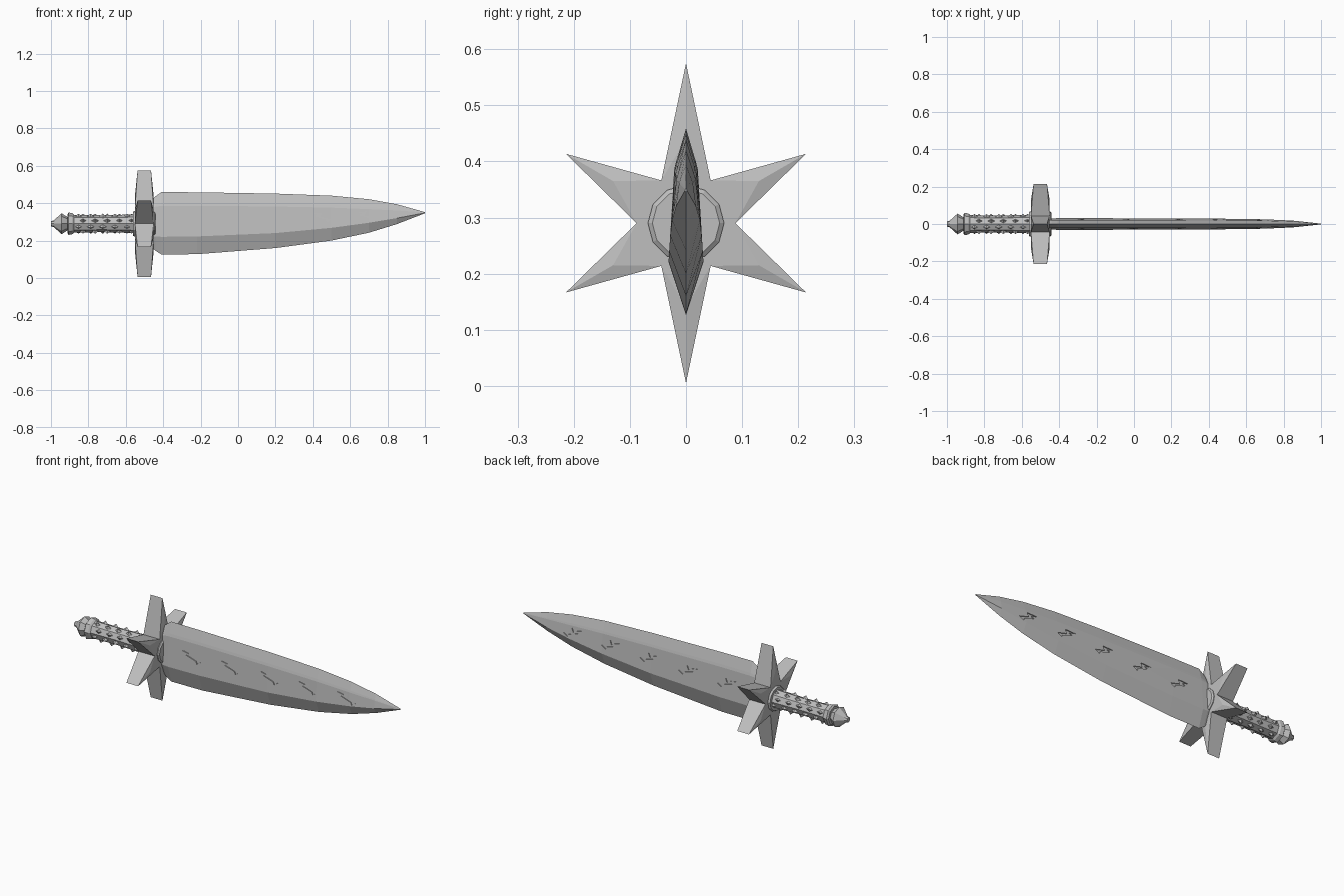
import bpy, bmesh, math
from mathutils import Vector

if "Cube" in bpy.data.objects:
    bpy.data.objects.remove(bpy.data.objects["Cube"])

ZC = 0.29  # height of the sword's axis
steel = bpy.data.materials.new("grey steel")
steel.diffuse_color = (0.52, 0.52, 0.52, 1)
steel.use_nodes = True
steel.node_tree.nodes["Principled BSDF"].inputs["Base Color"].default_value = steel.diffuse_color


def make(name, verts, faces):
    me = bpy.data.meshes.new(name)
    bm = bmesh.new()
    vs = [bm.verts.new(v) for v in verts]
    for f in faces:
        bm.faces.new([vs[i] for i in f])
    bmesh.ops.recalc_face_normals(bm, faces=bm.faces)
    bm.to_mesh(me)
    bm.free()
    me.materials.append(steel)
    ob = bpy.data.objects.new(name, me)
    bpy.context.collection.objects.link(ob)
    return ob


def loft(name, rings):
    n = len(rings[0])
    verts = [v for r in rings for v in r]
    faces = [tuple(range(n)), tuple(range(len(verts) - n, len(verts)))]
    for k in range(len(rings) - 1):
        for i in range(n):
            j = (i + 1) % n
            faces.append((k * n + i, k * n + j, k * n + n + j, k * n + n + i))
    return make(name, verts, faces)


def lathe(name, profile, sides):
    # profile of (x, radius) turned around the sword's axis
    return loft(name, [[(x, r * math.cos(2 * math.pi * i / sides),
                         ZC + r * math.sin(2 * math.pi * i / sides))
                        for i in range(sides)] for x, r in profile])


# Blade: stations of x, bottom, ridge, shoulder, top, half thickness
stations = [
    (-0.465, 0.165, 0.225, 0.375, 0.415, 0.028),
    (-0.44, 0.145, 0.222, 0.382, 0.437, 0.030),
    (-0.41, 0.126, 0.220, 0.385, 0.459, 0.031),
    (-0.22, 0.127, 0.222, 0.386, 0.458, 0.031),
    (0.20, 0.160, 0.240, 0.382, 0.451, 0.030),
    (0.50, 0.200, 0.268, 0.376, 0.440, 0.028),
    (0.70, 0.242, 0.295, 0.368, 0.421, 0.025),
    (0.85, 0.288, 0.320, 0.361, 0.394, 0.018),
    (1.00, 0.346, 0.348, 0.350, 0.352, 0.002),
]


def section(x, b, r, s, t, h):
    lip = s + (t - s) * 0.2
    side = [(h, r), (h * 0.68, s), (h * 0.56, lip)]
    return ([(x, 0, b)] + [(x, y, z) for y, z in side] + [(x, 0, t)]
            + [(x, -y, z) for y, z in reversed(side)])


blade = loft("blade", [section(*s) for s in stations])


def half_thickness(x, z):
    for a, c in zip(stations, stations[1:]):
        if a[0] <= x <= c[0]:
            f = (x - a[0]) / (c[0] - a[0])
            r, s, h = (a[i] + (c[i] - a[i]) * f for i in (2, 3, 5))
            return h * (1 - 0.32 * (z - r) / (s - r))


# Engraved marks on both sides of the blade
mark = [(-0.055, 0.025), (0.01, 0.028), (0.0, 0.006), (0.06, -0.010),
        (0.035, -0.026), (0.028, -0.012), (-0.032, 0.006), (-0.018, 0.017)]
for k in range(5):
    cx, cz = -0.27 + 0.2375 * k, 0.305 + 0.006 * k
    for side in (-1, 1):
        pts = [(cx + dx, cz + dz) for dx, dz in mark]
        cutter = loft("mark_cutter", [
            [(x, side * (half_thickness(x, z) - 0.005), z) for x, z in pts],
            [(x, side * 0.06, z) for x, z in pts]])
        cutter.hide_render = True
        mod = blade.modifiers.new("mark", 'BOOLEAN')
        mod.operation = 'DIFFERENCE'
        mod.solver = 'EXACT'
        mod.object = cutter
graph = bpy.context.evaluated_depsgraph_get()
cut = bpy.data.meshes.new_from_object(blade.evaluated_get(graph))
blade.modifiers.clear()
blade.data = cut
for ob in [o for o in bpy.data.objects if o.name.startswith("mark_cutter")]:
    bpy.data.objects.remove(ob)

# Six-pointed star guard with faceted points
GX = -0.501
verts, faces = [], []
for sx in (-1, 1):
    for k in range(6):
        a = math.pi / 2 + k * math.pi / 3
        tip = 0.285 if k % 3 == 0 else 0.247
        for r, ang, d in ((tip, a, 0.036), (0.15, a, 0.05),
                          (0.088, a + math.pi / 6, 0.05)):
            verts.append((GX + sx * d, r * math.cos(ang), ZC + r * math.sin(ang)))
for s in (0, 18):
    faces.append(tuple(s + 3 * k + o for k in range(6) for o in (1, 2)))
    for k in range(6):
        t, m, n, p = s + 3 * k, s + 3 * k + 1, s + 3 * k + 2, s + 3 * ((k - 1) % 6) + 2
        faces += [(t, m, n), (t, p, m)]
for k in range(6):
    t, n, p = 3 * k, 3 * k + 2, 3 * ((k - 1) % 6) + 2
    faces += [(t, n, n + 18, t + 18), (t, t + 18, p + 18, p)]
make("star_guard", verts, faces)

# Collar through the guard, grip and pommel
lathe("collar", [(-0.562, 0.064), (-0.555, 0.068), (-0.447, 0.068), (-0.441, 0.06)], 12)
lathe("grip", [(-0.90, 0.048), (-0.72, 0.045), (-0.55, 0.05)], 8)
lathe("grip_end_ring", [(-0.912, 0.05), (-0.905, 0.06), (-0.885, 0.056), (-0.875, 0.047)], 8)
lathe("pommel", [(-1.0, 0.014), (-0.985, 0.018), (-0.943, 0.056), (-0.912, 0.036),
                 (-0.90, 0.036)], 8)

# Rows of small studs around the grip
verts, faces = [], []
for i in range(5):
    for j in range(8):
        a = (j + 0.5) * math.pi / 4
        x = -0.845 + 0.065 * i + (0.016 if j % 2 else -0.008)
        out = Vector((0, math.cos(a), math.sin(a)))
        tan = Vector((0, -math.sin(a), math.cos(a)))
        c = Vector((x, 0, ZC)) + out * 0.040
        b = len(verts)
        verts += [c + Vector((0.022, 0, 0)), c + tan * 0.013, c - Vector((0.022, 0, 0)),
                  c - tan * 0.013, c + out * 0.018]
        faces += [(b + 3, b + 2, b + 1, b)]
        faces += [(b + q, b + (q + 1) % 4, b + 4) for q in range(4)]
make("grip_studs", verts, faces)
